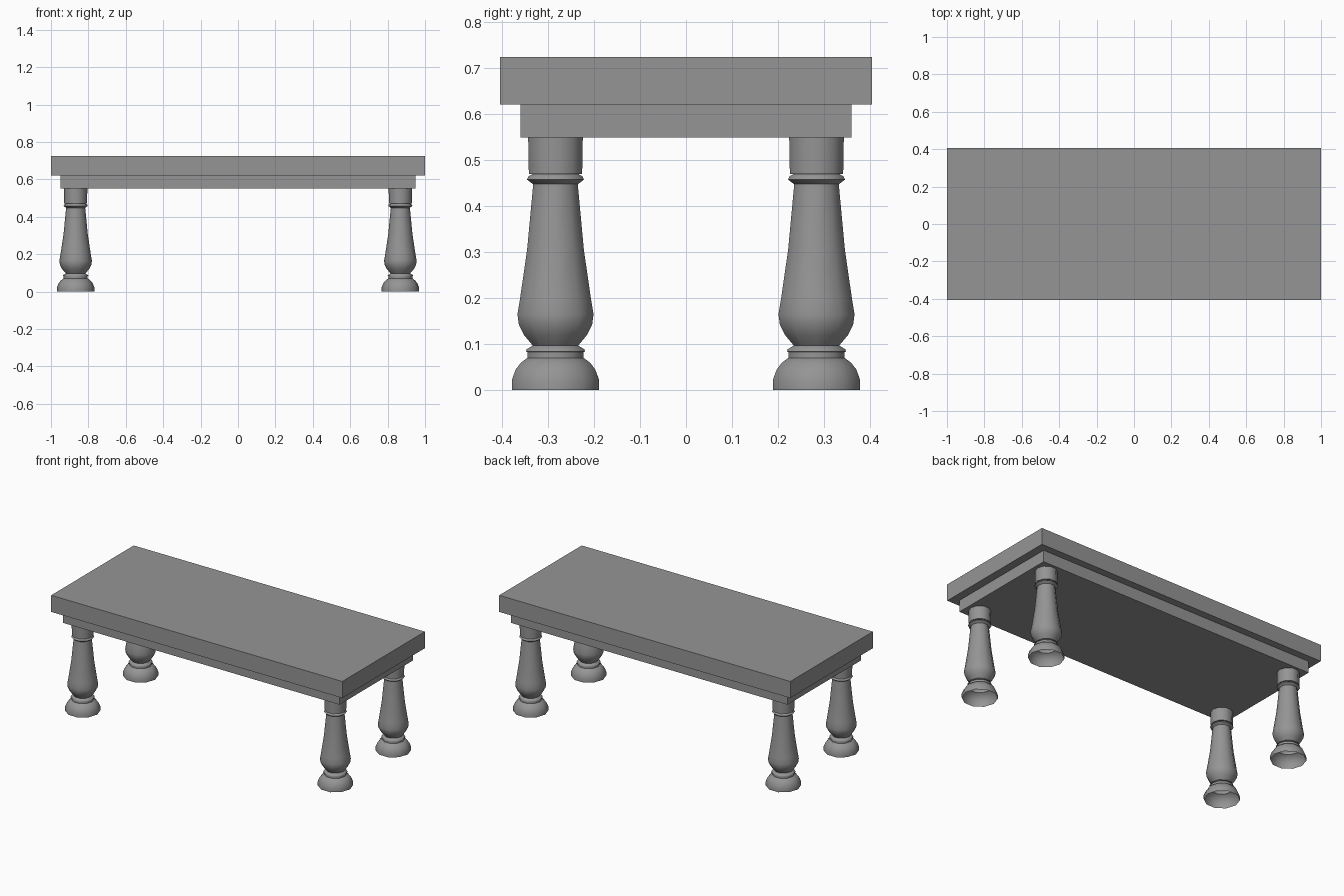
import bpy, bmesh, math

cube = bpy.data.objects.get("Cube")
if cube:
    bpy.data.objects.remove(cube, do_unlink=True)

stone = bpy.data.materials.new("grey stone")
stone.use_nodes = True
GREY = (0.3, 0.3, 0.3, 1)
stone.diffuse_color = GREY
stone.node_tree.nodes["Principled BSDF"].inputs["Base Color"].default_value = GREY


def add_object(name, bm):
    mesh = bpy.data.meshes.new(name)
    bm.to_mesh(mesh)
    bm.free()
    mesh.materials.append(stone)
    obj = bpy.data.objects.new(name, mesh)
    bpy.context.collection.objects.link(obj)
    return obj


def slab(name, half_x, half_y, z0, z1):
    bm = bmesh.new()
    bmesh.ops.create_cube(bm, size=1)
    for v in bm.verts:
        v.co = (v.co.x * 2 * half_x, v.co.y * 2 * half_y, z1 if v.co.z > 0 else z0)
    return add_object(name, bm)


def turned_leg(name, profile, x, y, sides=10):
    # Ten-sided lathe, left open underneath
    bm = bmesh.new()
    rings = []
    for r, z in profile:
        angles = [math.tau * i / sides for i in range(sides)]
        rings.append([bm.verts.new((r * math.cos(a), r * math.sin(a), z)) for a in angles])
    for low, high in zip(rings, rings[1:]):
        for i in range(sides):
            j = (i + 1) % sides
            bm.faces.new((low[i], low[j], high[j], high[i]))
    leg = add_object(name, bm)
    leg.location = (x, y, 0)
    bpy.ops.object.select_all(action='DESELECT')
    leg.select_set(True)
    bpy.context.view_layer.objects.active = leg
    bpy.ops.object.shade_smooth_by_angle(angle=math.radians(40))
    return leg


# Table top and the apron below it
slab("table_top", 1.0, 0.405, 0.622, 0.725)
slab("apron", 0.95, 0.36, 0.55, 0.622)

# Leg outline from foot to cap: (radius, height)
LEG = [
    (0.1, 0), (0.1, 0.022), (0.091, 0.045), (0.079, 0.06), (0.066, 0.069),   # foot
    (0.064, 0.07), (0.064, 0.083), (0.068, 0.084), (0.066, 0.089), (0.052, 0.097),  # collar
    (0.072, 0.12), (0.084, 0.143), (0.087, 0.165), (0.081, 0.2),             # belly
    (0.065, 0.305), (0.051, 0.448),                                          # shaft
    (0.065, 0.458), (0.062, 0.465), (0.053, 0.47),                           # upper ring
    (0.061, 0.47), (0.0625, 0.55),                                           # cap
]

for x, side in ((-0.868, "right"), (0.868, "left")):
    for y, end in ((-0.284, "front"), (0.284, "back")):
        turned_leg(f"{end}_{side}_leg", LEG, x, y)
